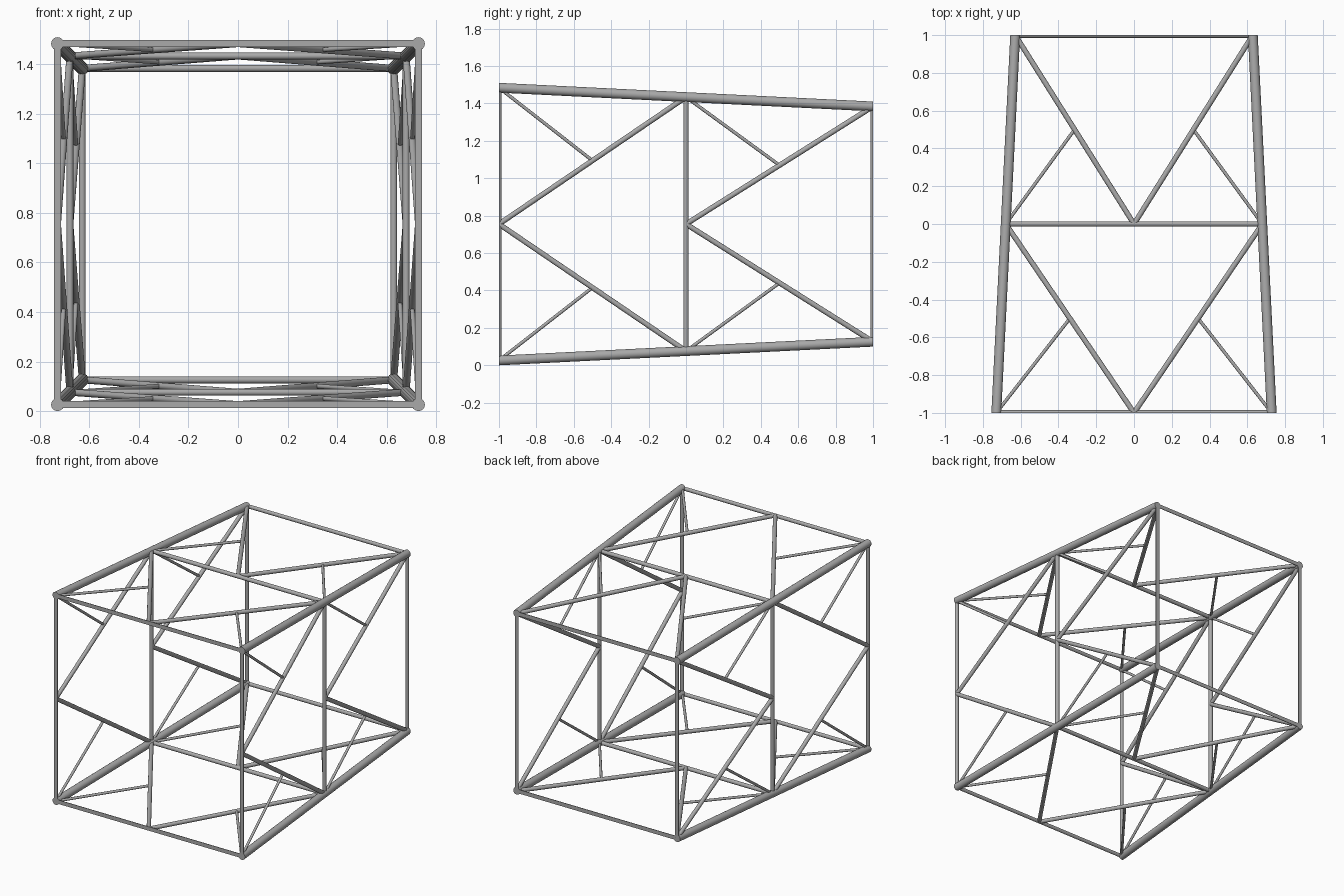
import bpy, bmesh
from math import radians
from mathutils import Matrix, Vector

cube = bpy.data.objects.get("Cube")
if cube:
    bpy.data.objects.remove(cube, do_unlink=True)

steel = bpy.data.materials.new("steel_grey")
steel.use_nodes = True
grey = (0.40, 0.40, 0.40, 1)
steel.diffuse_color = grey
steel.node_tree.nodes["Principled BSDF"].inputs["Base Color"].default_value = grey

MID_Z = 0.755                       # height of the tower axis
FRONT, BACK = -1.0, 1.0             # flat end planes
LEG_R, BRACE_R, STRUT_R = 0.026, 0.014, 0.009


def half_width(y):
    """Half width of the tapering square section."""
    return 0.679 - 0.05 * y


def tube(name, a, b, radius):
    """Round bar from a to b, trimmed flat at the end planes."""
    a, b = Vector(a), Vector(b)
    axis = b - a
    bm = bmesh.new()
    place = Matrix.Translation((a + b) / 2) @ axis.to_track_quat('Z', 'Y').to_matrix().to_4x4()
    bmesh.ops.create_cone(bm, cap_ends=True, segments=16, radius1=radius,
                          radius2=radius, depth=axis.length, matrix=place)
    for y, out in ((FRONT, -1), (BACK, 1)):
        cut = bmesh.ops.bisect_plane(bm, geom=bm.verts[:] + bm.edges[:] + bm.faces[:],
                                     plane_co=(0, y, 0), plane_no=(0, out, 0),
                                     clear_outer=True)
        rim = [e for e in cut["geom_cut"] if isinstance(e, bmesh.types.BMEdge)]
        if rim:
            bmesh.ops.holes_fill(bm, edges=rim, sides=0)
    bmesh.ops.recalc_face_normals(bm, faces=bm.faces[:])
    mesh = bpy.data.meshes.new(name)
    bm.to_mesh(mesh)
    bm.free()
    mesh.materials.append(steel)
    obj = bpy.data.objects.new(name, mesh)
    bpy.context.collection.objects.link(obj)
    bpy.ops.object.select_all(action='DESELECT')
    obj.select_set(True)
    bpy.context.view_layer.objects.active = obj
    bpy.ops.object.shade_smooth_by_angle(angle=radians(40))


# Each side is the top panel turned about the tower axis
sides = {"top": 0, "right": -90, "bottom": 180, "left": 90}


def on_side(side, u, y):
    """Point on a side panel; u runs -1..1 across its width."""
    h = half_width(y)
    p = Matrix.Rotation(radians(sides[side]), 3, 'Y') @ Vector((u * h, y, h))
    return p + Vector((0, 0, MID_Z))


for side in sides:
    # Main leg along one corner of the panel
    tube(f"{side}_corner_leg", on_side(side, 1, FRONT - 0.02),
         on_side(side, 1, BACK + 0.02), LEG_R)

    # Crossbars of the three square frames
    for label, y in (("front", FRONT), ("middle", 0), ("back", BACK)):
        tube(f"{side}_{label}_crossbar", on_side(side, -1, y), on_side(side, 1, y), BRACE_R)

    # V braces and short struts in both bays
    for bay, y in (("front", FRONT), ("back", 0)):
        apex = on_side(side, 0, y)
        for hand, u in (("a", -1), ("b", 1)):
            corner = on_side(side, u, y + 1)
            tube(f"{side}_{bay}_diagonal_{hand}", apex, corner, BRACE_R)
            tube(f"{side}_{bay}_strut_{hand}", on_side(side, u, y),
                 (apex + corner) / 2, STRUT_R)
